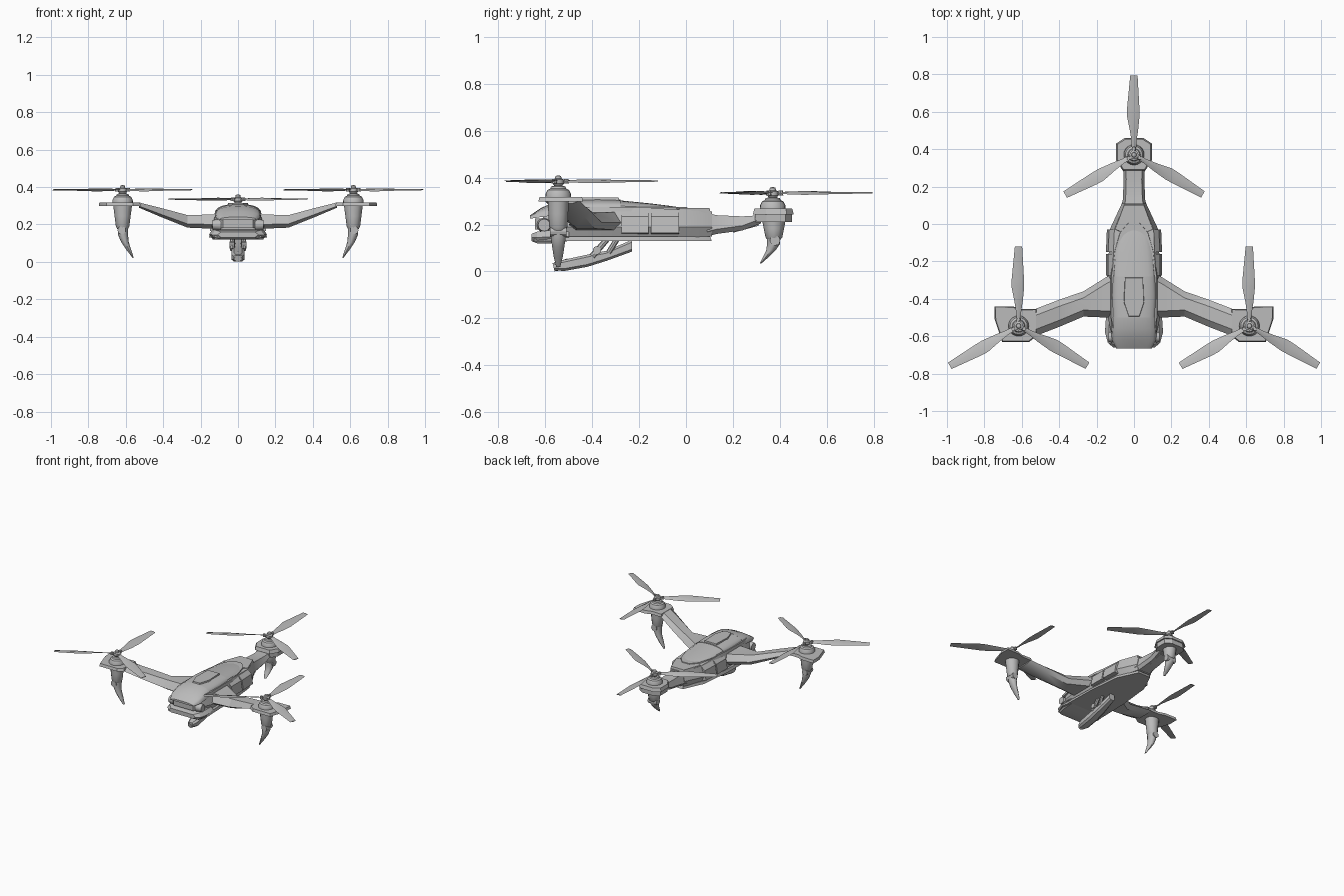
import bpy, bmesh, math
from mathutils import Vector, Matrix

if "Cube" in bpy.data.objects:
    bpy.data.objects.remove(bpy.data.objects["Cube"])

grey = bpy.data.materials.new("light grey")
grey.diffuse_color = (0.5, 0.5, 0.5, 1)
grey.use_nodes = True
grey.node_tree.nodes["Principled BSDF"].inputs["Base Color"].default_value = grey.diffuse_color


def finish(name, bm, smooth=30):
    bmesh.ops.recalc_face_normals(bm, faces=bm.faces)
    me = bpy.data.meshes.new(name)
    bm.to_mesh(me)
    bm.free()
    ob = bpy.data.objects.new(name, me)
    bpy.context.collection.objects.link(ob)
    me.materials.append(grey)
    bpy.ops.object.select_all(action='DESELECT')
    ob.select_set(True)
    bpy.context.view_layer.objects.active = ob
    bpy.ops.object.shade_smooth_by_angle(angle=math.radians(smooth))
    return ob


def loft(name, rings, smooth=30):
    """Skin a list of equal-length closed rings and cap both ends."""
    bm = bmesh.new()
    vs = [[bm.verts.new(p) for p in r] for r in rings]
    n = len(vs[0])
    for a, b in zip(vs, vs[1:]):
        for i in range(n):
            bm.faces.new((a[i], a[(i + 1) % n], b[(i + 1) % n], b[i]))
    bm.faces.new(vs[0])
    bm.faces.new(vs[-1])
    return finish(name, bm, smooth)


def plate(name, outline, z0, z1, inset=0.0):
    """Flat outline raised from z0 to z1, top edge drawn in by inset."""
    c = sum((Vector(p) for p in outline), Vector((0, 0))) / len(outline)
    top = [Vector(p) + (c - Vector(p)).normalized() * inset for p in outline]
    return loft(name, [[(x, y, z0) for x, y in outline], [(p.x, p.y, z1) for p in top]])


def lathe(name, centre, profile, n=20):
    x, y, z = centre
    return loft(name, [[(x + r * math.cos(t), y + r * math.sin(t), z + h)
                        for t in (2 * math.pi * i / n for i in range(n))] for r, h in profile], 35)


def rod(name, a, b, r0, r1, n=12):
    a, b = Vector(a), Vector(b)
    bm = bmesh.new()
    m = Matrix.Translation((a + b) / 2) @ (b - a).to_track_quat('Z', 'Y').to_matrix().to_4x4()
    bmesh.ops.create_cone(bm, cap_ends=True, segments=n, radius1=r0, radius2=r1,
                          depth=(b - a).length, matrix=m)
    return finish(name, bm)


def both(pts):
    """Mirror a right-hand outline to the left."""
    return pts + [(-x, y) for x, y in reversed(pts)]


# Hull: y, bottom z, waist z, top z, half widths at each
hull = [(-.61, .16, .20, .24, .09, .115, .10), (-.50, .14, .19, .27, .12, .14, .115),
        (-.28, .14, .19, .275, .12, .14, .115), (-.03, .145, .19, .265, .10, .13, .105),
        (.11, .15, .19, .255, .055, .065, .05)]
loft("hull", [[(wb, y, zb), (wm, y, zm), (wt, y, zt), (-wt, y, zt), (-wm, y, zm), (-wb, y, zb)]
              for y, zb, zm, zt, wb, wm, wt in hull])
plate("belly_plate", both([(.05, .11), (.12, -.04), (.145, -.28), (.15, -.52), (.155, -.57), (.125, -.65)]),
      .13, .15, .008)
plate("canopy_rim", both([(.03, .01), (.075, -.04), (.105, -.14), (.125, -.28), (.125, -.5), (.115, -.56)]),
      .255, .275, .005)
plate("rear_deck", both([(.055, .105), (.105, -.03), (.06, -.05)]), .25, .27, .005)


# Canopy panels: dome sections of y, half width, base z, top z
def dome(name, secs, n=12):
    loft(name, [[(w * math.cos(t), y, z0 + (z1 - z0) * math.sin(t) ** .6 if 0 < i < n else z0)
                 for i, t in enumerate(math.pi * k / n for k in range(n + 1))]
                for y, w, z0, z1 in secs], 40)


dome("rear_canopy", [(.005, .03, .26, .268), (-.02, .058, .26, .273), (-.07, .082, .26, .28),
                     (-.15, .1, .26, .29), (-.28, .112, .26, .303)])
dome("mid_canopy", [(-.28, .115, .26, .306), (-.38, .12, .255, .31), (-.505, .115, .25, .306)])
dome("front_visor", [(-.50, .12, .245, .307), (-.56, .122, .24, .298), (-.62, .118, .232, .27),
                     (-.665, .095, .225, .24)])
plate("canopy_spine", [(-.05, -.28), (.05, -.28), (.06, -.42), (.03, -.5), (-.03, -.5), (-.06, -.42)],
      .28, .315, .008)

# Nose: lower jaw, sensor block and side lamps
loft("lower_jaw", [[(w, y, z0), (w + .02, y, (z0 + z1) / 2), (w, y, z1), (-w, y, z1),
                    (-w - .02, y, (z0 + z1) / 2), (-w, y, z0)]
                   for y, w, z0, z1 in [(-.50, .13, .13, .17), (-.58, .135, .12, .175),
                                        (-.635, .12, .12, .17), (-.66, .09, .13, .16)]])
loft("sensor_block", [[(w, y, .18), (w, y, .225), (-w, y, .225), (-w, y, .18)]
                      for y, w in [(-.55, .11), (-.62, .1), (-.645, .08)]])
for s in (-1, 1):
    rod("nose_lamp", (s * .09, -.605, .198), (s * .135, -.605, .198), .032, .026)
    # Side armour with a break between its two panels
    for y0, y1, a, b in [(-.275, -.16, .15, .15), (-.15, -.03, .15, .145)]:
        loft("side_panel", [[(s * (w - .03), y, .16), (s * w, y, .165), (s * (w - .012), y, .235),
                             (s * (w - .04), y, .262)] for y, w in [(y0, a), (y1, b)]])

# Tail boom
loft("tail_boom", [[(w, y, z0 + .02), (w * .75, y, z1), (-w * .75, y, z1), (-w, y, z0 + .02),
                    (-w * .7, y, z0), (w * .7, y, z0)]
                   for y, w, z0, z1 in [(.09, .07, .15, .25), (.13, .06, .16, .24),
                                        (.24, .055, .175, .235), (.32, .06, .205, .24)]])
loft("boom_brace", [[(w, y, z - .02), (w, y, z), (-w, y, z), (-w, y, z - .02)]
                    for y, w, z in [(.2, .025, .185), (.31, .03, .215)]])


# Rotor unit: motor, hub, three blades; z is the top of the mount
def rotor(x, y, z):
    lathe("motor", (x, y, z), [(.055, -.005), (.054, .012), (.046, .028), (.034, .034), (.03, .043), (.015, .046)])
    lathe("rotor_hub", (x, y, z), [(.013, .04), (.024, .055), (.024, .072), (.014, .076), (.012, .087), (.004, .09)], 12)
    for k in range(3):
        ang = math.radians(90 + 120 * k)
        u, v = Vector((math.cos(ang), math.sin(ang), 0)), Vector((-math.sin(ang), math.cos(ang), 0))
        c = Vector((x, y, z + .065))
        rings = []
        for r, lead, trail, tw in [(.01, .011, -.011, .003), (.07, .013, -.013, .006), (.13, .022, -.022, .008),
                                   (.21, .038, -.03, .007), (.25, .037, -.029, .005), (.425, .02, -.019, .002)]:
            e = [(lead, tw), (0, .004), (trail, -tw), (0, -.002)]
            rings.append([c + u * r + v * w + Vector((0, 0, h)) for w, h in e])
        loft("rotor_blade", rings)
        rod("hub_bolt", c + u * .034 - Vector((0, 0, .01)), c + u * .034 + Vector((0, 0, .01)), .011, .009, 8)


# Landing leg below a mount: pod plus a claw curving along direction d
def leg(x, y, z, d, k):
    d = Vector(d)
    t = Vector((-d.y, d.x, 0))
    base = Vector((x, y, z))

    def ring(off, h, a, b, n=12):
        return [base + d * (off + a * math.cos(q)) + t * (b * math.sin(q)) + Vector((0, 0, h * k))
                for q in (2 * math.pi * i / n for i in range(n))]
    loft("leg_pod", [ring(0, .005, .05, .045), ring(0, -.05, .043, .042), ring(0, -.105, .036, .039),
                     ring(0, -.12, .028, .032)], 35)
    loft("leg_claw", [ring(.002, -.1, .028, .034), ring(.002, -.15, .027, .032), ring(.013, -.19, .02, .026),
                      ring(.033, -.23, .013, .02), ring(.057, -.275, .003, .009)], 40)
    rod("leg_pivot", base + d * -.005 - t * .036 + Vector((0, 0, -.125 * k)),
        base + d * -.005 + t * .036 + Vector((0, 0, -.125 * k)), .022, .022)


for s in (-1, 1):
    # Front arm: x, front y, back y, bottom z, top z
    arm = [(.10, -.50, -.26, .175, .255), (.15, -.50, -.285, .178, .253), (.27, -.495, -.36, .183, .25),
           (.40, -.55, -.405, .235, .285), (.53, -.60, -.455, .29, .318)]
    loft("front_arm", [[(s * x, f, z0 + .3 * (z1 - z0)), (s * x, f + .03, z0), (s * x, b - .03, z0),
                        (s * x, b, z0 + .4 * (z1 - z0)), (s * x, b - .035, z1), (s * x, f + .035, z1)]
                       for x, f, b, z0, z1 in arm])
    plate("front_mount", [(s * x, y) for x, y in [(.52, -.455), (.60, -.455), (.65, -.44), (.745, -.44),
                                                 (.745, -.51), (.705, -.63), (.56, -.63), (.52, -.60)]],
          .298, .318, .006)
    rotor(s * .617, -.545, .32)
    leg(s * .617, -.545, .295, (-s, 0, 0), 1.0)

# Rear mount in two layers
rear = both([(.05, .46), (.095, .43), (.095, .34), (.06, .285)])
plate("rear_mount_lower", [(x * .9, .375 + (y - .375) * .9) for x, y in rear], .21, .243)
plate("rear_mount_upper", rear, .243, .268, .008)
rotor(0, .37, .27)
leg(0, .375, .215, (0, -1, 0), .66)

# Slung camera pod with struts
loft("camera_pod", [[(w, y, z0 + .01), (w, y, z1 - .01), (w * .6, y, z1), (-w * .6, y, z1),
                     (-w, y, z1 - .01), (-w, y, z0 + .01), (-w * .6, y, z0), (w * .6, y, z0)]
                    for y, w, z0, z1 in [(-.56, .022, .005, .04), (-.52, .035, .002, .05), (-.42, .035, .02, .072),
                                         (-.34, .032, .045, .088), (-.23, .022, .085, .135)]])
rod("camera_lens", (0, -.565, .018), (0, -.50, .034), .018, .022)
for s in (-1, 1):
    rod("pod_strut", (s * .03, -.40, .065), (s * .03, -.33, .145), .014, .012, 8)
    rod("pod_strut", (s * .025, -.33, .08), (s * .03, -.29, .145), .012, .012, 8)
    rod("strut_joint", (s * .02, -.38, .09), (s * .046, -.38, .09), .018, .018, 10)
